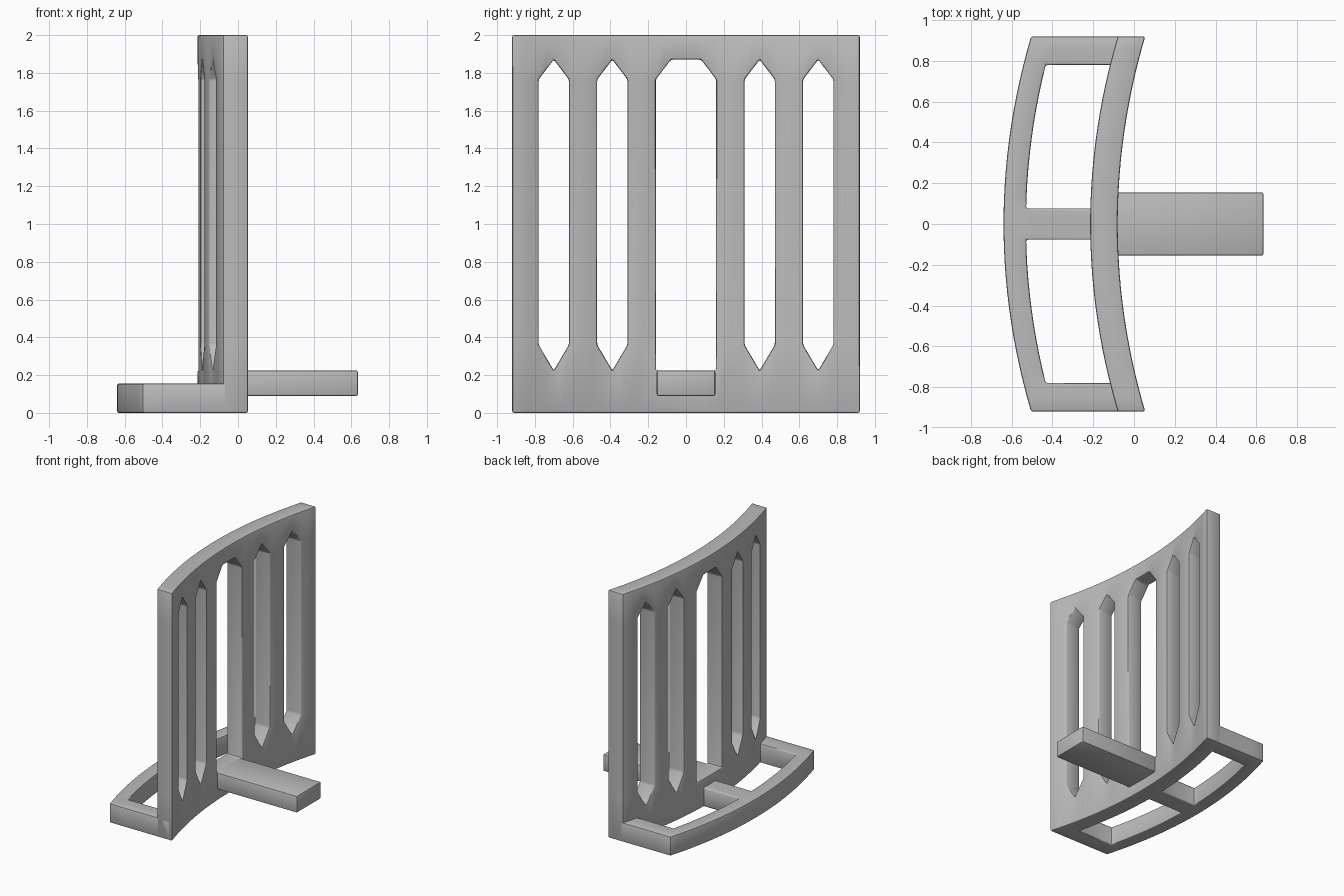
import bpy
import bmesh
from mathutils import Vector

if "Cube" in bpy.data.objects:
    bpy.data.objects.remove(bpy.data.objects["Cube"], do_unlink=True)

grey = bpy.data.materials.new("light_grey")
grey.use_nodes = True
grey.diffuse_color = (0.5, 0.5, 0.5, 1)
grey.node_tree.nodes["Principled BSDF"].inputs["Base Color"].default_value = (0.5, 0.5, 0.5, 1)

HALF = 0.92      # half width of the panel
SAGITTA = 0.135  # how far the ends sweep forward


def bend(p):
    """Sweep a point along the shared shallow arc."""
    return Vector((p[0] + SAGITTA * (p[1] / HALF) ** 2, p[1], p[2]))


def finish(name, bm):
    """Turn a bmesh into a softly bevelled object."""
    bmesh.ops.recalc_face_normals(bm, faces=bm.faces)
    mesh = bpy.data.meshes.new(name)
    bm.to_mesh(mesh)
    bm.free()
    mesh.materials.append(grey)
    ob = bpy.data.objects.new(name, mesh)
    bpy.context.collection.objects.link(ob)
    bev = ob.modifiers.new("soft_edges", 'BEVEL')
    bev.width = 0.01
    bev.segments = 2
    bev.limit_method = 'ANGLE'
    bev.angle_limit = 0.42
    bpy.ops.object.select_all(action='DESELECT')
    ob.select_set(True)
    bpy.context.view_layer.objects.active = ob
    bpy.ops.object.modifier_apply(modifier="soft_edges")
    bpy.ops.object.shade_smooth_by_angle(angle=0.6)
    return ob


def columns(stops, parts):
    """Mirror the positive stops and subdivide the gaps between them."""
    full = sorted({-s for s in stops} | set(stops))
    ys = [a + (b - a) * k / parts for a, b in zip(full, full[1:]) for k in range(parts)]
    return ys + [full[-1]]


def pierced_slab(name, ys, rows, is_open, place, depths):
    """Slab of four edge lines by many columns; the middle row is left out where open."""
    bm = bmesh.new()
    cache = {}

    def vert(i, r, layer):
        key = (i, r, layer)
        if key not in cache:
            cache[key] = bm.verts.new(bend(place(ys[i], rows(ys[i])[r], depths[layer])))
        return cache[key]

    edges = {}
    for i in range(len(ys) - 1):
        for r in range(3):
            if r == 1 and is_open((ys[i] + ys[i + 1]) / 2):
                continue
            ring = [(i, r), (i + 1, r), (i + 1, r + 1), (i, r + 1)]
            for layer in (0, 1):
                bm.faces.new([vert(*c, layer) for c in ring])
            for a, b in zip(ring, ring[1:] + ring[:1]):
                edges.setdefault(frozenset((a, b)), []).append((a, b))
    # Walls along every open border
    for uses in edges.values():
        if len(uses) == 1:
            a, b = uses[0]
            bm.faces.new([vert(*a, 0), vert(*b, 0), vert(*b, 1), vert(*a, 1)])
    return finish(name, bm)


# Curved upright panel with four pointed slots and a wide centre opening
SLOTS, SLOT_HALF, DOOR, DOOR_FLAT = (0.39, 0.70), 0.08, 0.16, 0.08
SHOULDER_LOW, SHOULDER_HIGH, TIP_LOW, TIP_HIGH = 0.36, 1.765, 0.225, 1.87


def panel_rows(y):
    y = abs(y)
    low, high = SHOULDER_LOW, SHOULDER_HIGH
    for c in SLOTS:
        t = max(0, 1 - abs(y - c) / SLOT_HALF)
        low += (TIP_LOW - SHOULDER_LOW) * t
        high += (TIP_HIGH - SHOULDER_HIGH) * t
    if y < DOOR + 0.001:
        low = TIP_LOW
        high += (TIP_HIGH - SHOULDER_HIGH) * max(0, min(1, (DOOR - y) / (DOOR - DOOR_FLAT)))
    return 0, low, high, 2


def panel_open(y):
    return abs(y) < DOOR or any(abs(abs(y) - c) < SLOT_HALF for c in SLOTS)


stops = [0, DOOR_FLAT, DOOR, HALF] + [c + d for c in SLOTS for d in (-SLOT_HALF, 0, SLOT_HALF)]
pierced_slab("curved_panel", columns(stops, 2), panel_rows, panel_open,
             lambda y, v, d: (d, y, v), (-0.215, -0.08))

# Curved foot frame with two openings either side of a centre strut
pierced_slab("foot_frame", columns([0, 0.077, 0.2, 0.34, 0.49, 0.64, 0.78, HALF], 2),
             lambda y: (-0.64, -0.53, -0.2, -0.095),
             lambda y: 0.077 < abs(y) < 0.78,
             lambda y, v, d: (v, y, d), (0, 0.155))

# Straight support bar reaching out from the centre opening
bm = bmesh.new()
bmesh.ops.create_cube(bm, size=1)
for v in bm.verts:
    v.co = Vector((0.2675 + v.co.x * 0.735, v.co.y * 0.31, 0.1575 + v.co.z * 0.135))
finish("support_bar", bm)
